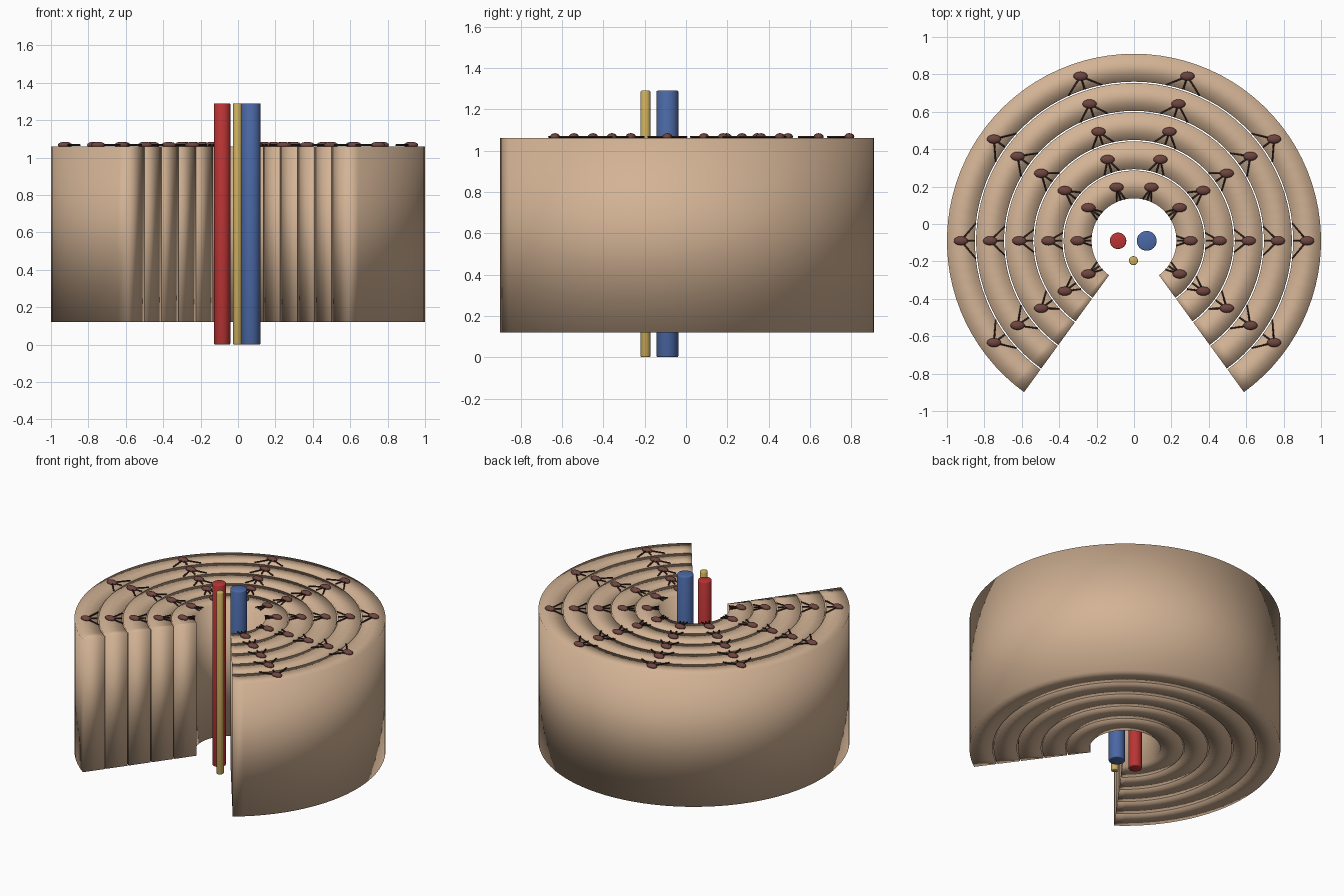
import bpy, bmesh, math
from mathutils import Vector, Matrix

if "Cube" in bpy.data.objects:
    bpy.data.objects.remove(bpy.data.objects["Cube"])

CY = -0.09                      # axis of the rings
Z0, Z1 = 0.12, 1.06             # ring bottom and top
HALF_GAP = math.radians(36)     # half of the front opening
START = -math.pi / 2 + HALF_GAP
SWEEP = 2 * math.pi - 2 * HALF_GAP


def material(name, rgb):
    m = bpy.data.materials.new(name)
    m.diffuse_color = (*rgb, 1)
    m.use_nodes = True
    m.node_tree.nodes["Principled BSDF"].inputs["Base Color"].default_value = m.diffuse_color
    return m


tan = material("tan", (0.65, 0.45, 0.30))
red = material("red", (0.50, 0.035, 0.035))
blue = material("blue", (0.07, 0.14, 0.38))
yellow = material("yellow", (0.62, 0.43, 0.11))
brown = material("brown", (0.16, 0.06, 0.05))
dark = material("dark_brown", (0.035, 0.018, 0.014))


def finish(bm, name, mat):
    bmesh.ops.recalc_face_normals(bm, faces=bm.faces)
    for f in bm.faces:
        f.smooth = True
    me = bpy.data.meshes.new(name)
    bm.to_mesh(me)
    bm.free()
    me.materials.append(mat)
    ob = bpy.data.objects.new(name, me)
    bpy.context.collection.objects.link(ob)
    return ob


def polar(r, a, z):
    return Vector((r * math.cos(a), CY + r * math.sin(a), z))


def ring(name, r0, r1, steps=72):
    """Open ring with a rectangular section, capped at both ends."""
    bm = bmesh.new()
    rows = []
    for i in range(steps + 1):
        a = START + SWEEP * i / steps
        rows.append([bm.verts.new(polar(r, a, z))
                     for r, z in ((r0, Z0), (r1, Z0), (r1, Z1), (r0, Z1))])
    for p, q in zip(rows, rows[1:]):
        for k in range(4):
            n = (k + 1) % 4
            bm.faces.new((p[k], p[n], q[n], q[k]))
    bm.faces.new(rows[0])
    bm.faces.new(rows[-1])
    return finish(bm, name, tan)


def rod(bm, a, b, r, sides):
    d = b - a
    mat = Matrix.Translation((a + b) / 2) @ d.to_track_quat('Z', 'Y').to_matrix().to_4x4()
    bmesh.ops.create_cone(bm, cap_ends=True, segments=sides, radius1=r, radius2=r,
                          depth=d.length, matrix=mat)


# Concentric rings
PITCH, THICK = 0.156, 0.149
radii = []
for i in range(5):
    r0 = 1.0 - THICK - PITCH * (4 - i)
    ring(f"ring_{i + 1}", r0, r0 + THICK)
    radii.append(r0 + THICK / 2)

# Flattened cells on top of each ring, with thin branches toward the axis
cells, branches = bmesh.new(), bmesh.new()
for r in radii:
    for k in range(8):
        a = START + SWEEP * (k + 0.5) / 8
        c = polar(r, a, 1.067)
        bmesh.ops.create_uvsphere(
            cells, u_segments=16, v_segments=8, radius=1,
            matrix=Matrix.Translation(c) @ Matrix.Diagonal((0.038, 0.024, 0.017, 1)))
        for da in (-0.11, 0, 0.11):
            rod(branches, polar(r, a, 1.066), polar(r - 0.075, a + da, 1.066), 0.005, 6)
finish(cells, "cells", brown)
finish(branches, "cell_branches", dark)

# Upright tubes through the middle
for name, x, y, r, mat in (("red_tube", -0.085, CY, 0.044, red),
                           ("blue_tube", 0.068, CY, 0.053, blue),
                           ("yellow_tube", -0.003, -0.196, 0.024, yellow)):
    bm = bmesh.new()
    rod(bm, Vector((x, y, 0)), Vector((x, y, 1.29)), r, 32)
    ob = finish(bm, name, mat)
    bev = ob.modifiers.new("rounded_ends", 'BEVEL')
    bev.width, bev.segments = 0.006, 2
    bev.limit_method, bev.angle_limit = 'ANGLE', math.radians(40)
